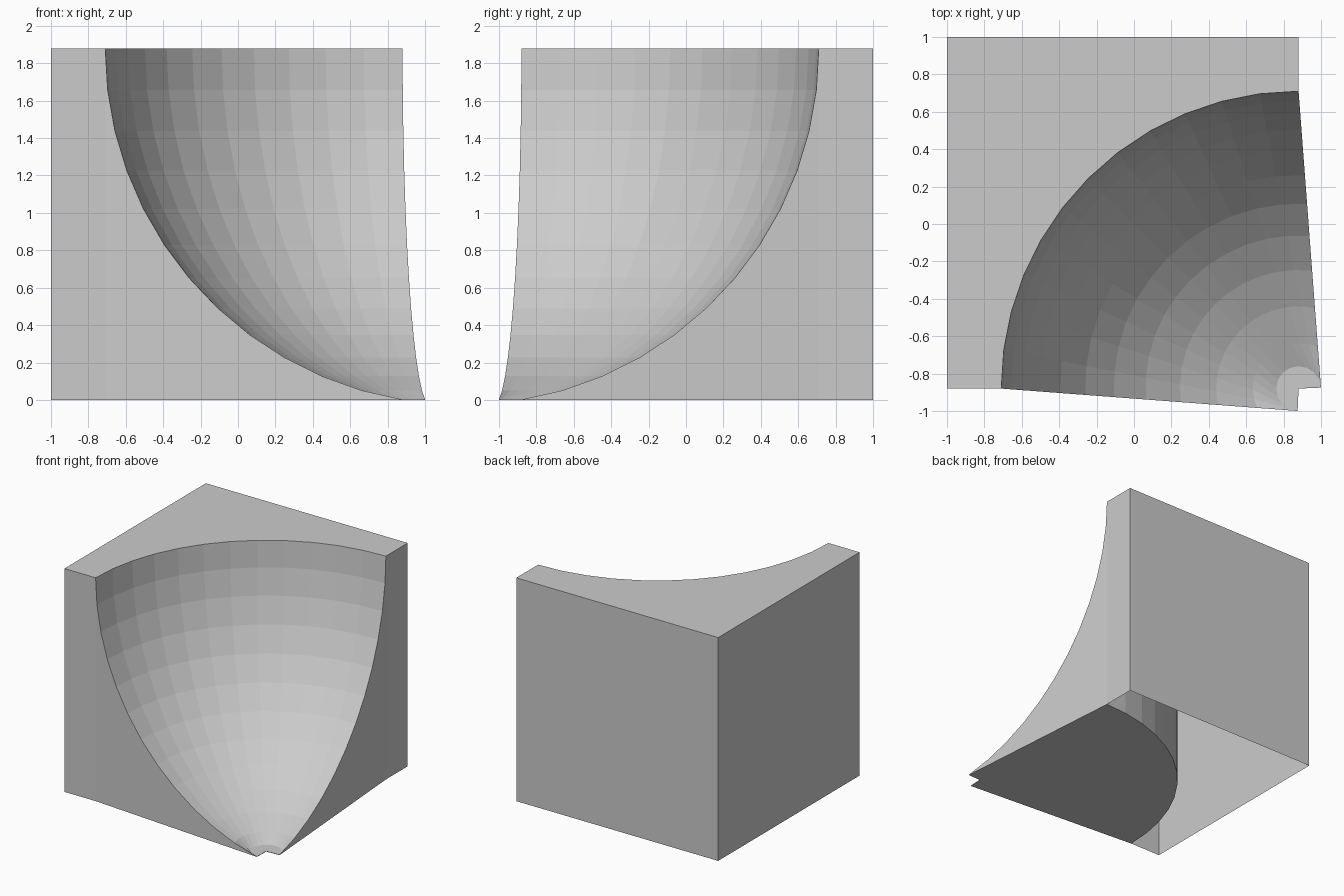
import bpy, bmesh
from math import sin, cos, atan2, pi, hypot, radians

cube = bpy.data.objects.get("Cube")
if cube:
    bpy.data.objects.remove(cube)

AXIS = 0.88        # bowl axis stands at (AXIS, -AXIS)
RIM = 1.59         # rim radius
HEIGHT = 1.88
FLARE = 0.12       # sideways spread of the bowl's toe
STEPS = 12
CURVE = 1.906      # radius of the bowl's profile
SWEEP = radians(80.3)
LIFT = 0.003       # thickness at the toe

grey = bpy.data.materials.new("plain_grey")
grey.use_nodes = True
color = (0.6, 0.6, 0.6, 1)
grey.diffuse_color = color
grey.node_tree.nodes["Principled BSDF"].inputs["Base Color"].default_value = color


def finish(bm, name):
    mesh = bpy.data.meshes.new(name)
    bm.to_mesh(mesh)
    bm.free()
    mesh.materials.append(grey)
    obj = bpy.data.objects.new(name, mesh)
    bpy.context.collection.objects.link(obj)
    return obj


def ring(reach, z):
    """Arc about the axis, opening wider than a quarter turn near the toe."""
    side = FLARE * (1 - reach / RIM)
    radius, extra = hypot(reach, side), atan2(side, reach)
    start, end = pi + extra, pi / 2 - extra
    angles = [start + (end - start) * i / STEPS for i in range(STEPS + 1)]
    return [(AXIS + radius * cos(a), -AXIS + radius * sin(a), z) for a in angles]


# Bowl block: curved bowl, round back wall, flared sides and flat base
bm = bmesh.new()
rings = []
for k in range(STEPS + 1):
    t = SWEEP * (1 - k / STEPS)
    reach = max(RIM - CURVE * (1 - cos(t)), 0.005)
    z = max(HEIGHT - CURVE * sin(t), LIFT)
    rings.append([bm.verts.new(p) for p in ring(reach, z)])
wall_foot = [bm.verts.new(p) for p in ring(RIM, 0)]
for low, high in zip(rings + [], rings[1:] + [wall_foot]):
    for i in range(STEPS):
        bm.faces.new((low[i], low[i + 1], high[i + 1], high[i]))

toe_top = bm.verts.new((AXIS, -AXIS, LIFT))
toe_base = bm.verts.new((AXIS, -AXIS, 0))
for i in range(STEPS):
    bm.faces.new((toe_top, rings[0][i], rings[0][i + 1]))
tips = []
for end in (0, -1):
    tip_top = rings[0][end]
    tip = bm.verts.new((tip_top.co.x, tip_top.co.y, 0))
    bm.faces.new([r[end] for r in rings] + [wall_foot[end], tip])
    bm.faces.new((tip_top, tip, toe_base, toe_top))
    tips.append(tip)
bm.faces.new(wall_foot + [tips[1], toe_base, tips[0]])
bmesh.ops.recalc_face_normals(bm, faces=bm.faces)
finish(bm, "bowl_block")

# Outer shell: top sheet around the rim and four outer walls, open below
bm = bmesh.new()
outline = [(-1, -AXIS), (-RIM + AXIS, -AXIS)]
outline += [p[:2] for p in ring(RIM, 0)[1:-1]]
outline += [(AXIS, RIM - AXIS), (AXIS, 1), (-1, 1)]
top = [bm.verts.new((x, y, HEIGHT)) for x, y in outline]
bm.faces.new(top)
foot = [bm.verts.new((x, y, 0)) for x, y in outline]
n = len(outline)
for i in (0, n - 3, n - 2, n - 1):
    j = (i + 1) % n
    bm.faces.new((foot[i], foot[j], top[j], top[i]))
for v in [v for v in bm.verts if not v.link_faces]:
    bm.verts.remove(v)
finish(bm, "outer_shell")
